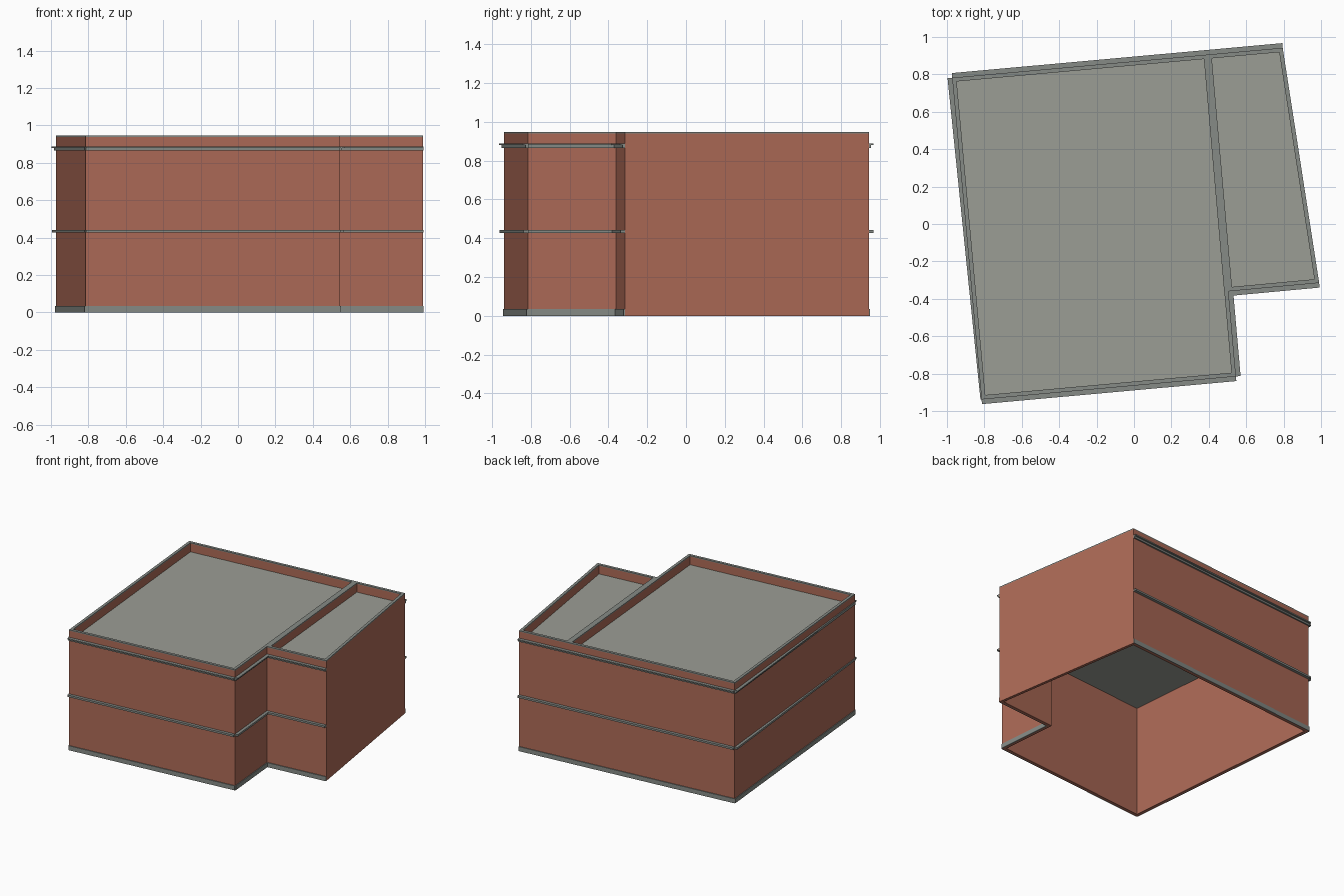
import bpy, bmesh
from mathutils import Vector

if "Cube" in bpy.data.objects:
    bpy.data.objects.remove(bpy.data.objects["Cube"])


def material(name, rgb):
    m = bpy.data.materials.new(name)
    m.diffuse_color = (*rgb, 1)
    m.use_nodes = True
    m.node_tree.nodes["Principled BSDF"].inputs["Base Color"].default_value = m.diffuse_color
    return m


BRICK = material("brick", (0.42, 0.145, 0.095))
STONE = material("stone", (0.24, 0.26, 0.24))
ROOF = material("roof_grey", (0.33, 0.34, 0.30))

# Wall outline, counter-clockwise from the front left corner
OUTLINE = [Vector(p) for p in [(-0.815, -0.938), (0.545, -0.815), (0.505, -0.36),
                               (0.99, -0.315), (0.795, 0.942), (-0.972, 0.782)]]
TOP, COPING, ROOF_Z, THICK = 0.947, 0.939, 0.875, 0.022


def normal(a, b):
    d = (b - a).normalized()
    return Vector((d.y, -d.x))


def inset(pts, t):
    out = []
    for i, p in enumerate(pts):
        n1 = normal(pts[i - 1], p)
        n2 = normal(p, pts[(i + 1) % len(pts)])
        out.append(p - (n1 + n2) * (t / (1 + n1.dot(n2))))
    return out


def finish(name, bm, mat):
    bmesh.ops.recalc_face_normals(bm, faces=bm.faces)
    me = bpy.data.meshes.new(name)
    bm.to_mesh(me)
    bm.free()
    me.materials.append(mat)
    ob = bpy.data.objects.new(name, me)
    bpy.context.collection.objects.link(ob)
    return ob


def add_prism(bm, pts, z0, z1):
    lo = [bm.verts.new((p[0], p[1], z0)) for p in pts]
    hi = [bm.verts.new((p[0], p[1], z1)) for p in pts]
    bm.faces.new(lo[::-1])
    bm.faces.new(hi)
    for i in range(len(pts)):
        j = (i + 1) % len(pts)
        bm.faces.new((lo[i], lo[j], hi[j], hi[i]))


def prism(name, pts, z0, z1, mat):
    bm = bmesh.new()
    add_prism(bm, pts, z0, z1)
    return finish(name, bm, mat)


def ring(name, pts, t, z0, z1, mat):
    bm = bmesh.new()
    loops = [[bm.verts.new((p.x, p.y, z)) for p in poly]
             for poly, z in ((pts, z0), (pts, z1), (inset(pts, t), z1), (inset(pts, t), z0))]
    for k in range(4):
        a, b = loops[k], loops[(k + 1) % 4]
        for i in range(len(pts)):
            j = (i + 1) % len(pts)
            bm.faces.new((a[i], a[j], b[j], b[i]))
    return finish(name, bm, mat)


# Hollow brick shell with a thin stone coping
ring("brick_walls", OUTLINE, THICK, 0, COPING, BRICK)
ring("coping", OUTLINE, THICK, COPING, TOP, STONE)

# Flat roof, split by a parapet between main block and side wing
prism("flat_roof", inset(OUTLINE, THICK * 0.9), ROOF_Z - 0.003, ROOF_Z, ROOF)
divider = [(0.482, -0.36), (0.524, -0.34), (0.415, 0.895), (0.373, 0.891)]
prism("roof_divider", divider, ROOF_Z, COPING, BRICK)
prism("divider_coping", divider, COPING, TOP, STONE)


# Strips along every wall but the plain right-hand one
def strips(name, depth, z0, z1, left_end=None):
    bm = bmesh.new()
    for i, a in enumerate(OUTLINE):
        if i == 3:
            continue
        b = OUTLINE[(i + 1) % len(OUTLINE)]
        n = normal(a, b)
        end = left_end if i == 5 and left_end else depth
        add_prism(bm, [a, a + n * depth, b + n * end, b], z0, z1)
    return finish(name, bm, STONE)


strips("base_course", 0.006, 0, 0.035)
strips("middle_band", 0.023, 0.427, 0.442, 0.006)
strips("upper_band", 0.012, 0.865, 0.879, 0.005)
strips("upper_band_cap", 0.025, 0.879, 0.888, 0.006)
